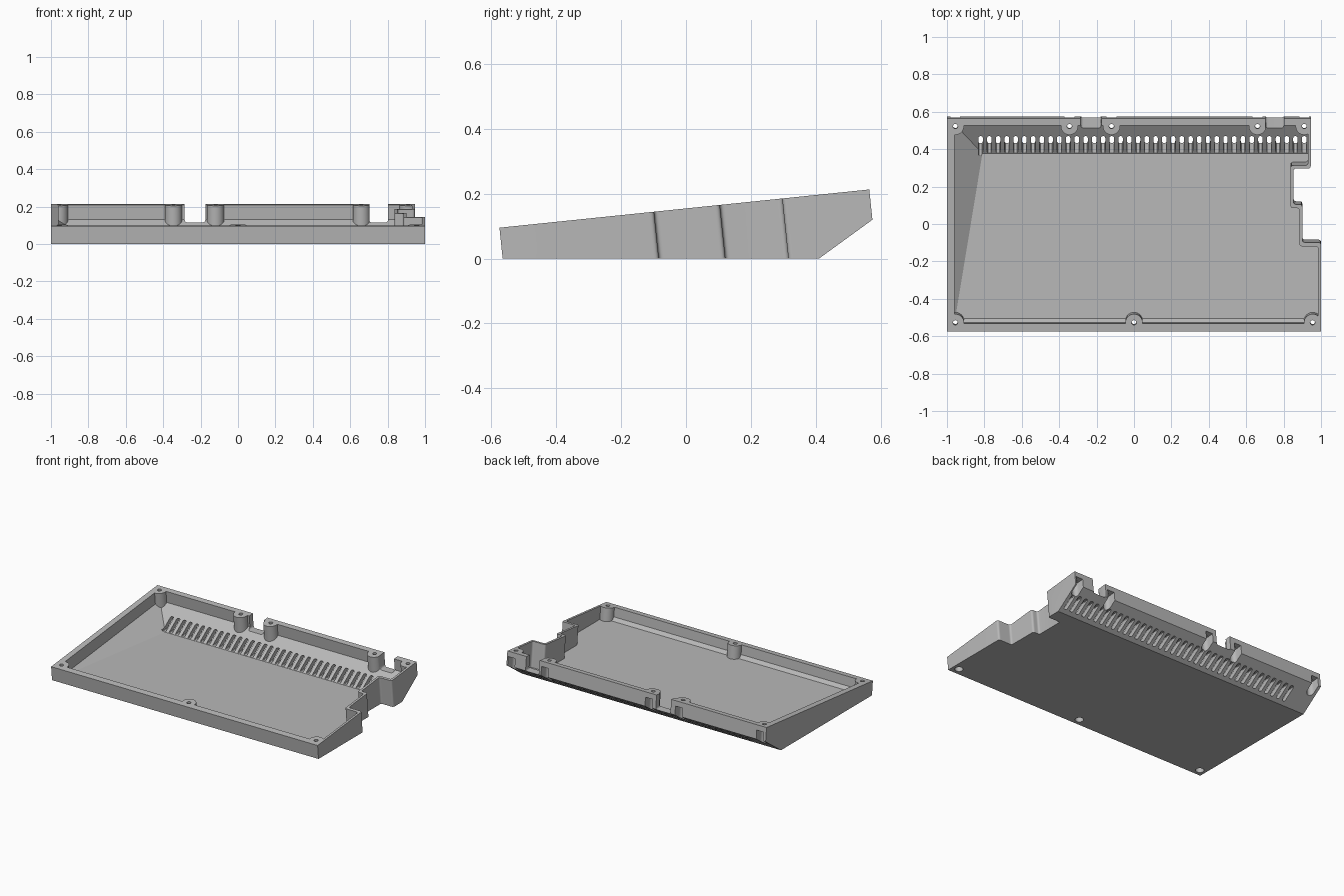
import bpy, bmesh, math
from mathutils import Matrix, Vector

cube = bpy.data.objects.get("Cube")
if cube:
    bpy.data.objects.remove(cube, do_unlink=True)

plastic = bpy.data.materials.new("grey plastic")
plastic.use_nodes = True
GREY = (0.48, 0.48, 0.48, 1)
plastic.diffuse_color = GREY
plastic.node_tree.nodes["Principled BSDF"].inputs["Base Color"].default_value = GREY

# Frame of the sloping rim: local z = 0 is the rim plane
RIM = Matrix.Translation((0, -0.005, 0.154)) @ Matrix.Rotation(math.radians(5.9), 4, 'X')
# Frame for profiles drawn in x and z, pushed along y
BACKWARD = Matrix.Rotation(math.radians(90), 4, 'X')
SLOPE = Vector((0, 0.588, -0.809))
DOWN = Vector((0, 0, -1))


def rounded(points, radius, steps=5, sharp=()):
    """Round the corners of a closed 2D outline, except the sharp ones."""
    out = []
    for i, corner in enumerate(points):
        p, a, b = (Vector(q) for q in (corner, points[i - 1], points[(i + 1) % len(points)]))
        if i in sharp:
            out.append(p)
            continue
        start = p + (a - p).normalized() * radius
        end = p + (b - p).normalized() * radius
        for k in range(steps + 1):
            t = k / steps
            out.append(start * (1 - t) ** 2 + p * (2 * t * (1 - t)) + end * t ** 2)
    return out


def rectangle(x0, x1, y0, y1):
    return [(x0, y0), (x1, y0), (x1, y1), (x0, y1)]


def arc(x, y, r, start, turn, count):
    return [(x + r * math.cos(start + turn * i / count),
             y + r * math.sin(start + turn * i / count)) for i in range(count)]


def circle(x, y, r, sides=32):
    return arc(x, y, r, 0.05, 2 * math.pi, sides)


def solid(name, prisms, frame, cuts=()):
    """Prisms (outline, low, high) in a frame, trimmed by planes (point, outward normal)."""
    bm = bmesh.new()
    for outline, low, high in prisms:
        lower = [bm.verts.new((p[0], p[1], low)) for p in outline]
        upper = [bm.verts.new((p[0], p[1], high)) for p in outline]
        bm.faces.new(lower[::-1])
        bm.faces.new(upper)
        for i in range(len(outline)):
            bm.faces.new((lower[i - 1], lower[i], upper[i], upper[i - 1]))
    bm.transform(frame)
    for point, normal in cuts:
        bmesh.ops.bisect_plane(bm, geom=bm.verts[:] + bm.edges[:] + bm.faces[:],
                               plane_co=point, plane_no=normal, clear_outer=True)
        bmesh.ops.edgeloop_fill(bm, edges=[e for e in bm.edges if e.is_boundary])
    bmesh.ops.recalc_face_normals(bm, faces=bm.faces[:])
    mesh = bpy.data.meshes.new(name)
    bm.to_mesh(mesh)
    bm.free()
    mesh.materials.append(plastic)
    obj = bpy.data.objects.new(name, mesh)
    bpy.context.collection.objects.link(obj)
    return obj


def width(mesh):
    xs = [v.co.x for v in mesh.vertices]
    return max(xs) - min(xs) if xs else 0


def subtract(target, cutter):
    """Cut with the first solver that leaves the overall width intact."""
    cutter.hide_render = True
    mod = target.modifiers.new("cut", 'BOOLEAN')
    mod.operation, mod.object = 'DIFFERENCE', cutter
    result = target.data
    for solver in ('EXACT', 'MANIFOLD', 'FLOAT'):
        mod.solver = solver
        bpy.context.view_layer.update()
        evaluated = target.evaluated_get(bpy.context.evaluated_depsgraph_get())
        mesh = bpy.data.meshes.new_from_object(evaluated)
        if abs(width(mesh) - width(target.data)) < 0.01:
            result = mesh
            break
    target.modifiers.remove(mod)
    target.data = result
    bpy.data.objects.remove(cutter, do_unlink=True)


# Outer shell: plan with a stepped right side, flat base and sloping rear underside
outer = rounded([(-1, -0.573), (1, -0.573), (1, -0.094), (0.9, -0.094), (0.9, 0.11),
                 (0.853, 0.11), (0.853, 0.303), (0.945, 0.303), (0.945, 0.573),
                 (-1, 0.573)], 0.015, sharp=(0, 1, 8, 9))
tray = solid("case_tray", [(outer, -0.5, 0)], RIM,
             [((0, 0, 0), DOWN), ((0, 0.41, 0), SLOPE)])

# Cavity: same plan inset, with sloped rear and left floor and an eased front edge
inner = rounded([(-0.96, -0.53), (0.985, -0.53), (0.985, -0.115), (0.885, -0.115),
                 (0.885, 0.09), (0.837, 0.09), (0.837, 0.32), (0.93, 0.32),
                 (0.93, 0.535), (-0.96, 0.535)], 0.015)
FLOOR = 0.016
foot, toe, top = (Vector(p) for p in ((-0.81, 0.38, FLOOR), (-0.955, -0.5, FLOOR),
                                      (-0.96, 0.38, 0.114)))
left_normal = (toe - foot).cross(top - foot).normalized()
cavity = solid("cavity", [(inner, -0.5, 0.05)], RIM,
               [((0, 0, FLOOR), DOWN), ((0, 0.377, FLOOR), SLOPE), (foot, left_normal),
                ((0, -0.505, FLOOR), Vector((0, -1, -1)).normalized())])

# Screw bosses stay standing in the cavity
front_screws = [(x, -0.525) for x in (-0.955, 0, 0.955)]
rear_screws = [(x, 0.53) for x in (-0.955, -0.345, -0.12, 0.66, 0.91)]
screws = front_screws + rear_screws
subtract(cavity, solid("bosses", [(circle(x, y, 0.046), -0.6, 0.1) for x, y in screws], RIM))
subtract(tray, cavity)

# Screw holes, and wider bores from below; the rear bores open through the back wall
subtract(tray, solid("screw_holes", [(circle(x, y, 0.013, 16), -0.6, 0.1)
                                     for x, y in screws], RIM))
subtract(tray, solid("front_bores", [(circle(x, y, 0.026), -0.6, -0.05)
                                     for x, y in front_screws], RIM))
rear_bores = [(arc(x, y, 0.026, math.pi, math.pi, 16)
               + [(x + 0.026, y), (x + 0.026, 0.65), (x - 0.026, 0.65)], -0.6, -0.035)
              for x, y in rear_screws]
subtract(tray, solid("rear_bores", rear_bores, RIM))

# Connector openings in the back wall
openings = [(rounded(rectangle(a, b, 0.115, 0.4), 0.015), -0.7, -0.45)
            for a, b in ((-0.285, -0.175), (0.702, 0.802))]
subtract(tray, solid("openings", openings, BACKWARD))

# Row of vent slots through the rear slope
COUNT = 38
vents = []
for i in range(COUNT):
    x = -0.82 + i * 1.73 / (COUNT - 1)
    slot = rounded(rectangle(x - 0.012, x + 0.012, FLOOR + 0.001, 0.083), 0.008, 3)
    vents.append((slot, -0.7, -0.37))
subtract(tray, solid("vents", vents, BACKWARD))

bpy.ops.object.select_all(action='DESELECT')
tray.select_set(True)
bpy.context.view_layer.objects.active = tray
bpy.ops.object.shade_smooth_by_angle(angle=math.radians(30))
